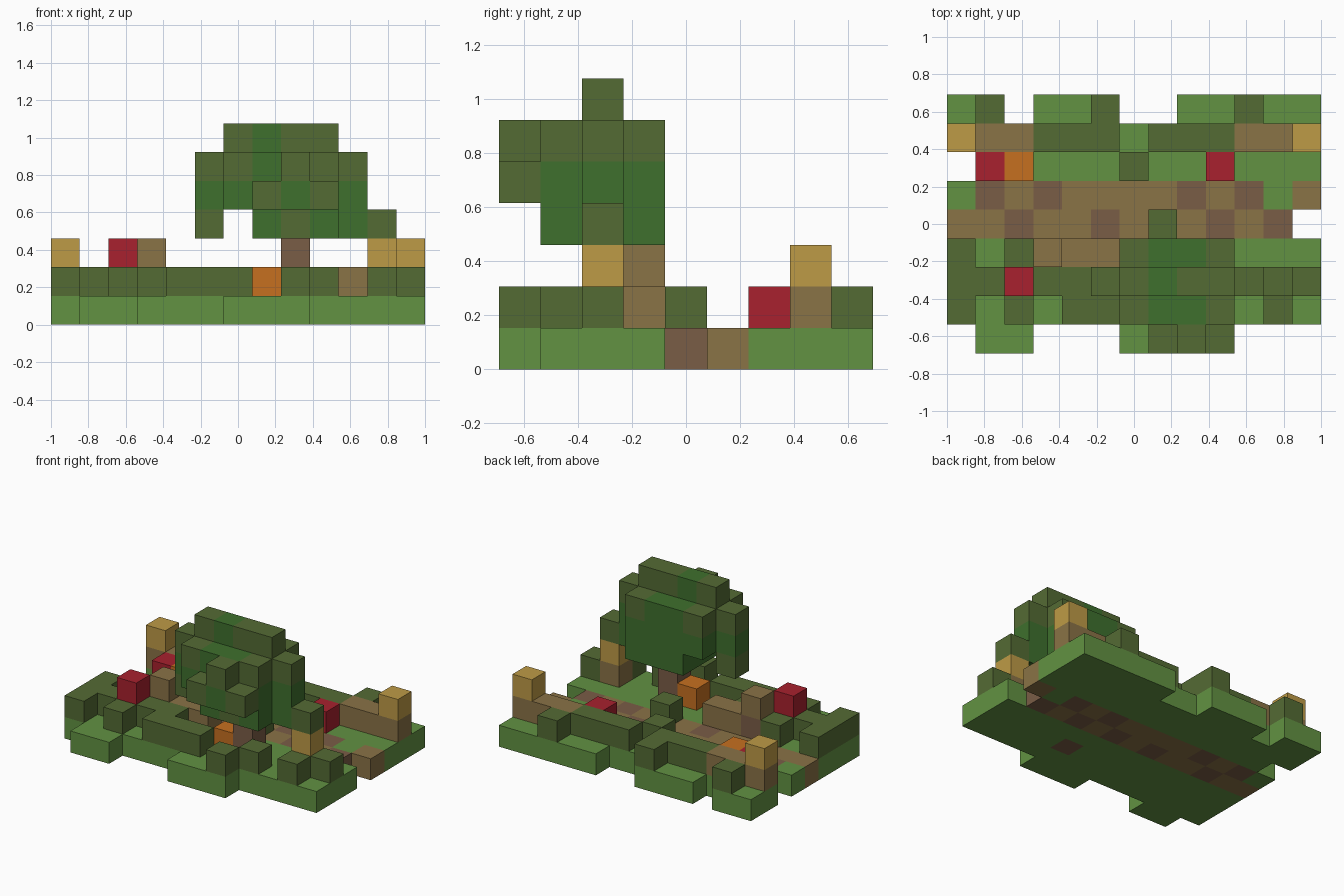
import bpy, bmesh
from mathutils import Vector

cube = bpy.data.objects.get("Cube")
if cube:
    bpy.data.objects.remove(cube)

COLS, ROWS = 13, 9
S = 2 / COLS  # block size


def linear(c):
    c /= 255
    return c / 12.92 if c < 0.04 else ((c + 0.055) / 1.055) ** 2.4


def material(name, *rgb):
    m = bpy.data.materials.new(name)
    m.use_nodes = True
    col = [linear(c) for c in rgb] + [1]
    m.diffuse_color = col
    m.node_tree.nodes["Principled BSDF"].inputs["Base Color"].default_value = col
    return m


PALETTE = {
    "g": material("grass green", 98, 146, 66),
    "d": material("shrub olive", 84, 107, 52),
    "l": material("leaf green", 62, 112, 45),
    "b": material("path tan", 138, 115, 70),
    "k": material("bark brown", 122, 93, 70),
    "y": material("lantern yellow", 190, 155, 70),
    "r": material("flower red", 168, 33, 46),
    "o": material("flower orange", 198, 112, 32),
}

cells = {}  # block position -> (part, colour letter)


def plan(part, level, rows, front_row=0):
    """Fill one level from a plan; the last text row lies at front_row."""
    for j, row in enumerate(reversed(rows)):
        for i, ch in enumerate(row):
            if ch in PALETTE:
                cells[i, j + front_row, level] = (part, ch)


def put(part, colour, level, *spots):
    for i, j in spots:
        cells[i, j, level] = (part, colour)


# Ground with the path across it
plan("ground", 0, [
    "gg.ggg..ggggg",
    "ggggggggggggg",
    ".gggggggggggg",
    "gkbkbbbbkbkgb",
    "bbkbbkbkbkbk.",
    "ggggggggggggg",
    "ggggggggggggg",
    "ggggggggggggg",
    ".gg...ggg....",
])

# Low shrubs
plan("shrubs", 1, [
    ".d...d....d..",
    "...ddd.ddd...",
    "......d......",
    ".............",
    ".......d.....",
    "d.d..........",
    "ddddd.......d",
    "d.d.ddd..d.d.",
    "........d....",
])

# Fences and their lantern posts
plan("back_fence", 1, ["bbb.......bbb"], 7)
put("back_fence", "y", 2, (0, 7), (12, 7))
plan("front_fence", 1, ["...kbb"], 3)
put("front_fence", "b", 2, (3, 3))
put("lantern_post", "b", 1, (11, 2))
put("lantern_post", "y", 2, (11, 2))

# Flowers
put("red_flowers", "r", 1, (1, 6), (9, 6))
put("red_flowers", "r", 2, (2, 2))
put("orange_flowers", "o", 1, (2, 6), (7, 2))

# Tree trunk and crown
for z in range(3):
    put("tree_trunk", "k", z, (8, 2))
plan("tree_crown", 3, [
    ".......lll...",
    ".....d.llлld.".replace("л", "l"),
    ".......ldl...",
], 1)
plan("tree_crown", 4, [
    "......llll...",
    ".....llllll..",
    "......llll...",
    ".......dld...",
])
plan("tree_crown", 5, [
    "......dlld...",
    ".....dlllld..",
    "......dlld...",
    "........d....",
])
plan("tree_crown", 6, ["......dldd"], 2)

# Mesh each part, keeping only the outer faces
AXES = [Vector(v) for v in ((1, 0, 0), (0, 1, 0), (0, 0, 1))]


def build(part):
    bm = bmesh.new()
    letters = sorted({c for p, c in cells.values() if p == part})
    for pos, (owner, letter) in cells.items():
        if owner != part:
            continue
        centre = Vector(pos) + Vector((0.5, 0.5, 0.5))
        for a in range(3):
            for sign in (1, -1):
                n = AXES[a] * sign
                if tuple(int(c) for c in Vector(pos) + n) in cells:
                    continue
                u, v = AXES[(a + 1) % 3] / 2, AXES[(a + 2) % 3] / 2 * sign
                mid = centre + n / 2
                ring = (mid - u - v, mid + u - v, mid + u + v, mid - u + v)
                face = bm.faces.new([bm.verts.new(q) for q in ring])
                face.material_index = letters.index(letter)
    bmesh.ops.remove_doubles(bm, verts=bm.verts, dist=0.01)
    bmesh.ops.translate(bm, verts=bm.verts, vec=(-COLS / 2, -ROWS / 2, 0))
    bmesh.ops.scale(bm, verts=bm.verts, vec=(S, S, S))
    mesh = bpy.data.meshes.new(part)
    bm.to_mesh(mesh)
    bm.free()
    for letter in letters:
        mesh.materials.append(PALETTE[letter])
    bpy.context.collection.objects.link(bpy.data.objects.new(part, mesh))


for part in sorted({p for p, c in cells.values()}):
    build(part)
